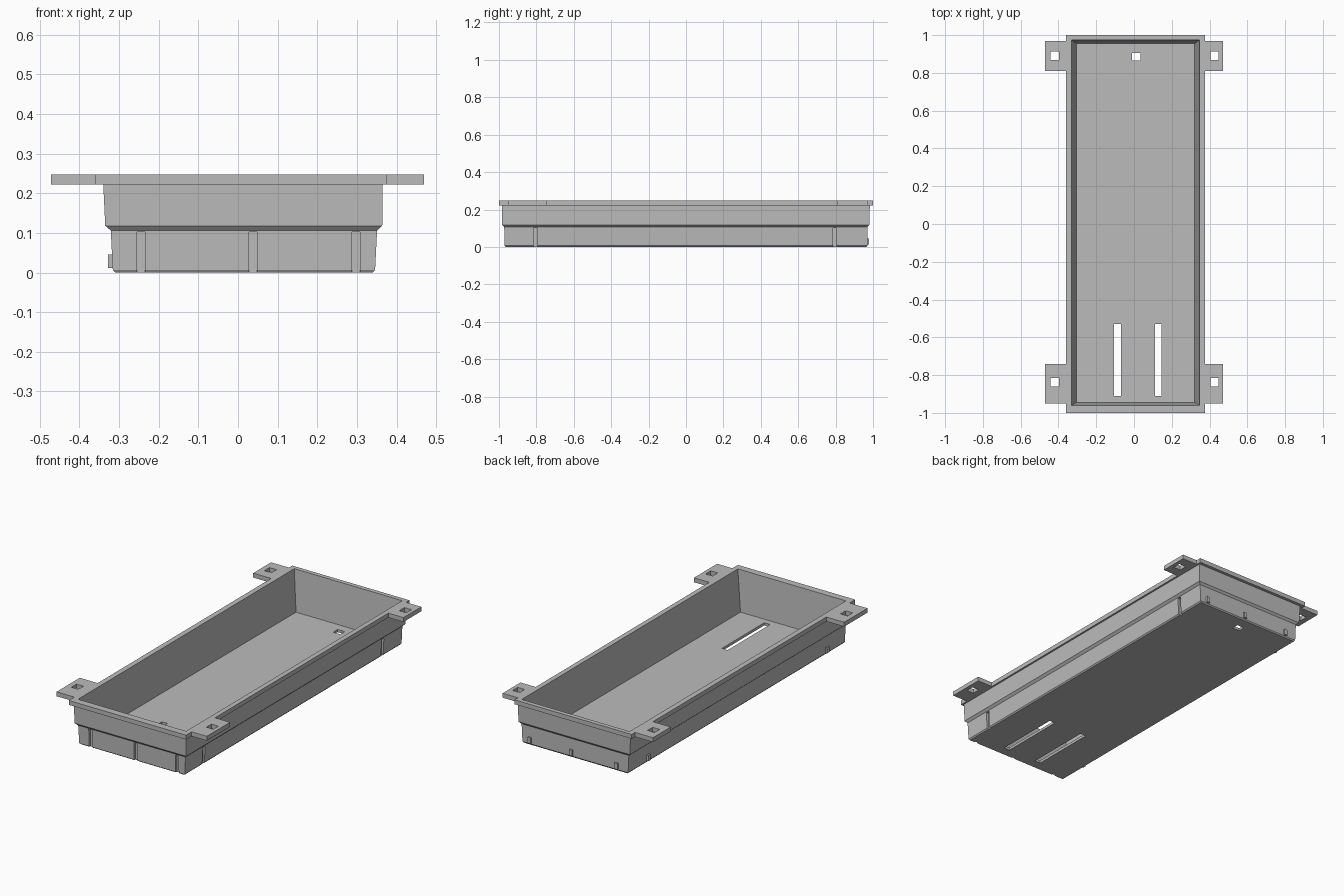
import bpy, bmesh

cube = bpy.data.objects.get("Cube")
if cube:
    bpy.data.objects.remove(cube)

grey = bpy.data.materials.new("plain grey")
grey.use_nodes = True
COLOUR = (0.5, 0.5, 0.5, 1)
grey.diffuse_color = COLOUR
grey.node_tree.nodes["Principled BSDF"].inputs["Base Color"].default_value = COLOUR


def lofted(name, rings):
    """Closed solid through rectangular rings (x0, x1, y0, y1, z)."""
    bm = bmesh.new()
    loops = [[bm.verts.new(p) for p in ((x0, y0, z), (x1, y0, z), (x1, y1, z), (x0, y1, z))]
             for x0, x1, y0, y1, z in rings]
    for low, high in zip(loops, loops[1:]):
        for i in range(4):
            j = (i + 1) % 4
            bm.faces.new((low[i], low[j], high[j], high[i]))
    bm.faces.new(loops[0][::-1])
    bm.faces.new(loops[-1])
    bmesh.ops.recalc_face_normals(bm, faces=bm.faces)
    mesh = bpy.data.meshes.new(name)
    bm.to_mesh(mesh)
    bm.free()
    mesh.materials.append(grey)
    obj = bpy.data.objects.new(name, mesh)
    bpy.context.collection.objects.link(obj)
    return obj


def box(name, x0, x1, y0, y1, z0, z1):
    return lofted(name, [(x0, x1, y0, y1, z0), (x0, x1, y0, y1, z1)])


def cut(obj, *bounds):
    """Remove a box-shaped volume from a part."""
    cutter = box("cutter", *bounds)
    cutter.hide_render = True
    mod = obj.modifiers.new("cut", "BOOLEAN")
    mod.operation = "DIFFERENCE"
    mod.solver = "EXACT"
    mod.object = cutter
    bpy.context.view_layer.objects.active = obj
    bpy.ops.object.modifier_apply(modifier=mod.name)
    bpy.data.objects.remove(cutter)


TOP, UNDER = 0.247, 0.222

# Tray shell: stepped outside, flat rim, tapered inside
tray = lofted("tray", [
    (-0.31, 0.34, -0.965, 0.965, 0),
    (-0.316, 0.346, -0.97, 0.97, 0.007),
    (-0.321, 0.351, -0.972, 0.97, 0.106),
    (-0.335, 0.364, -0.983, 0.98, 0.118),
    (-0.34, 0.365, -0.985, 0.983, UNDER),
    (-0.36, 0.375, -1, 1, UNDER),
    (-0.36, 0.375, -1, 1, TOP),
    (-0.33, 0.347, -0.96, 0.975, TOP),
    (-0.305, 0.32, -0.945, 0.955, 0.015),
])

# Floor slots and square hole
for x in (-0.088, 0.128):
    cut(tray, x - 0.018, x + 0.018, -0.91, -0.53, -0.1, 0.1)
cut(tray, -0.01, 0.035, 0.865, 0.905, -0.1, 0.1)

# Locating grooves on the front and left walls
END_X = (-0.245, 0.038, 0.298)
SIDE_Y = (-0.805, 0.795)
for x in END_X:
    cut(tray, x - 0.01, x + 0.01, -1.1, -0.958, -0.1, 0.102)
for y in SIDE_Y:
    cut(tray, 0.337, 0.5, y - 0.01, y + 0.01, -0.1, 0.102)

# Matching pegs on the back and right walls
for i, x in enumerate(END_X):
    box(f"back_peg_{i + 1}", x - 0.01, x + 0.01, 0.962, 0.979, 0.012, 0.045)
for i, y in enumerate(SIDE_Y):
    box(f"right_peg_{i + 1}", -0.328, -0.312, y - 0.01, y + 0.01, 0.012, 0.045)

# Mounting tabs with square screw holes
for end, y0, y1, hole in (("front", -0.95, -0.742, -0.838), ("back", 0.81, 0.97, 0.89)):
    for side, x0, x1, hx in (("right", -0.472, -0.36, -0.42), ("left", 0.375, 0.47, 0.426)):
        tab = box(f"{end}_{side}_tab", x0, x1, y0, y1, UNDER, TOP)
        cut(tab, hx - 0.022, hx + 0.022, hole - 0.023, hole + 0.023, 0.1, 0.4)
